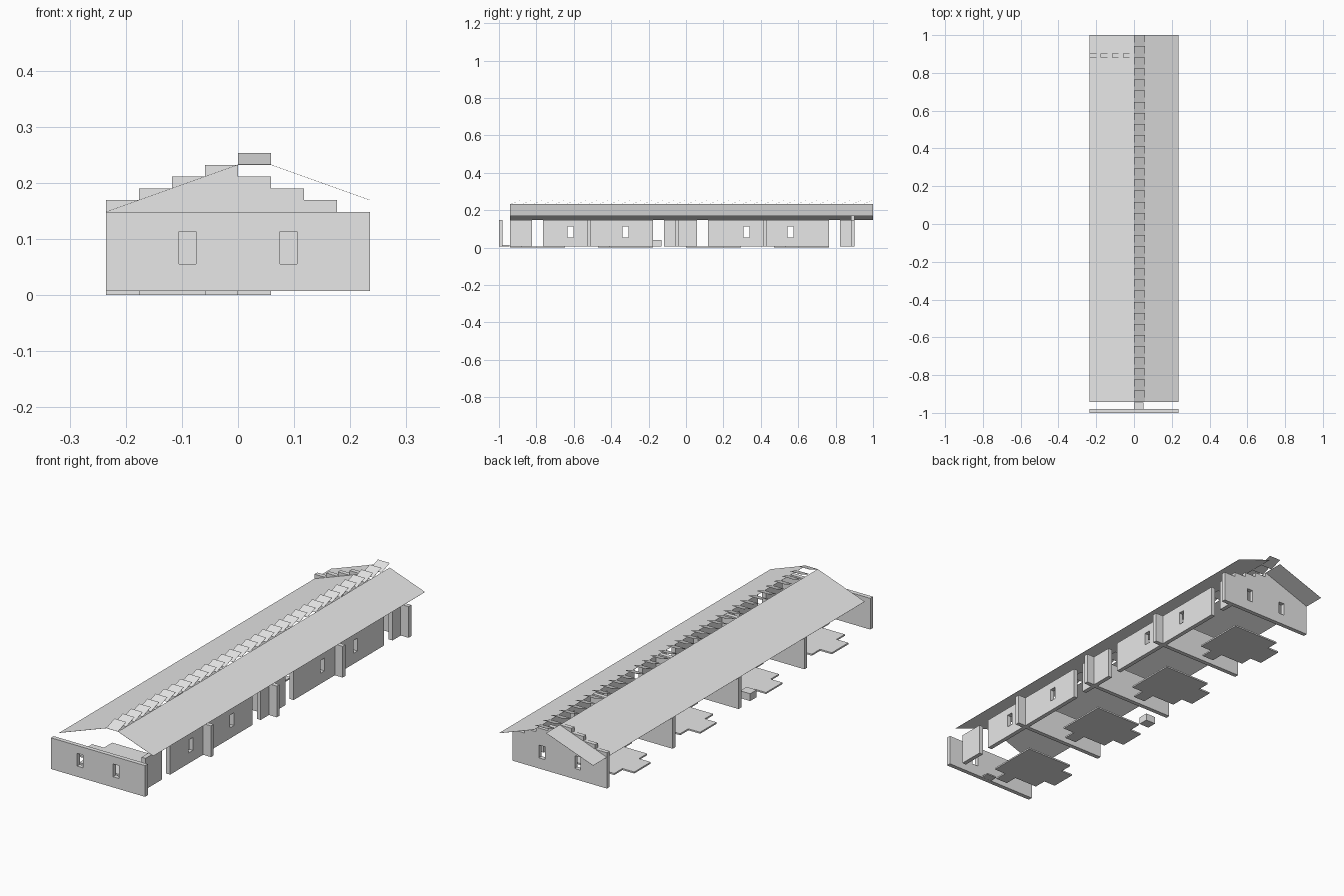
import bpy
from mathutils import Matrix, Vector

cube = bpy.data.objects.get("Cube")
if cube:
    bpy.data.objects.remove(cube, do_unlink=True)

U = 1 / 17            # building module
T = U / 3             # wall thickness
FLOOR = 0.007
EAVE = 0.148
RISE = 0.021          # height gained per module
RIDGE = EAVE + 4 * RISE
SILL, HEAD = 0.055, 0.113
WIN = 0.015           # half window width

grey = bpy.data.materials.new("light grey")
grey.use_nodes = True
grey.diffuse_color = (0.8, 0.8, 0.8, 1)
grey.node_tree.nodes["Principled BSDF"].inputs["Base Color"].default_value = (0.8, 0.8, 0.8, 1)

ACROSS = Matrix(((1, 0, 0), (0, 0, -1), (0, 1, 0)))   # profile lies in x-z
ALONG = Matrix(((0, 0, 1), (1, 0, 0), (0, 1, 0)))     # profile lies in y-z
FLAT = Matrix.Identity(3)                             # profile lies in x-y


def add_mesh(name, mesh):
    mesh.name = name
    mesh.materials.clear()
    mesh.materials.append(grey)
    for face in mesh.polygons:
        face.use_smooth = False
    ob = bpy.data.objects.new(name, mesh)
    bpy.context.collection.objects.link(ob)
    return ob


def slab(name, loops, depth, turn, centre):
    """Extrude a flat outline; any further loops become holes."""
    curve = bpy.data.curves.new(name + "_outline", 'CURVE')
    curve.dimensions = '2D'
    curve.fill_mode = 'BOTH'
    curve.extrude = depth / 2
    for loop in loops:
        spline = curve.splines.new('POLY')
        spline.points.add(len(loop) - 1)
        for point, (a, b) in zip(spline.points, loop):
            point.co = (a, b, 0, 1)
        spline.use_cyclic_u = True
        spline.use_smooth = False
    temp = bpy.data.objects.new(name + "_outline", curve)
    bpy.context.collection.objects.link(temp)
    graph = bpy.context.evaluated_depsgraph_get()
    mesh = bpy.data.meshes.new_from_object(temp.evaluated_get(graph))
    bpy.data.objects.remove(temp, do_unlink=True)
    mesh.transform(Matrix.Translation(Vector(centre)) @ turn.to_4x4())
    return add_mesh(name, mesh)


def rect(a0, a1, b0, b1):
    return [(a0, b0), (a1, b0), (a1, b1), (a0, b1)]


def window(centre):
    return rect(centre - WIN, centre + WIN, SILL, HEAD)


def sheet(name, quads):
    """Very thin flat panels."""
    verts = [v for quad in quads for v in quad]
    faces = [tuple(range(4 * i, 4 * i + 4)) for i in range(len(quads))]
    mesh = bpy.data.meshes.new(name)
    mesh.from_pydata(verts, [], faces)
    ob = add_mesh(name, mesh)
    thin = ob.modifiers.new("thickness", 'SOLIDIFY')
    thin.thickness = 0.0006
    thin.offset = 0
    return ob


# End wall and dividing walls
half = 4 * U
end_windows = [window(-1.53 * U), window(1.53 * U)]
plain = rect(-half, half, FLOOR, EAVE)
slab("front_end_wall", [plain] + end_windows, T, ACROSS, (0, -17 * U + T / 2, 0))
for i, row in enumerate((-9, -1, 7)):
    slab(f"dividing_wall_{i + 1}", [plain], T, ACROSS, (0, row * U + T / 2, 0))

# Back end wall with a stepped gable
gable = [(half, FLOOR), (half, EAVE)]
for col in range(3, -5, -1):
    top = EAVE + RISE * (3 - col if col >= 0 else 5 + col)
    if col < 3:
        gable.append(((col + 1) * U, top))
    gable.append((col * U, top))
gable.append((-half, FLOOR))
slab("back_end_wall", [gable] + end_windows, T, ACROSS, (0, 15 * U + T / 2, 0))

# Long side wall set in under the eave, in pieces between the doorways
pieces = [(-16, -14, []), (-13, -3, [-10.5, -5.5]), (-2, 1, []),
          (2, 13, [5.5, 9.5]), (14, 15, [])]
for i, (start, stop, openings) in enumerate(pieces):
    loops = [rect(start * U, stop * U, FLOOR, EAVE)]
    loops += [window(c * U) for c in openings]
    slab(f"side_wall_{i + 1}", loops, T, ALONG, (3 * U + T / 2, 0, 0))

# Stepped floor pads, one for each room
pad = [(1, 1), (1, 5), (-3, 5), (-3, 4), (-4, 4), (-4, 2), (-3, 2), (-3, 1),
       (-1, 1), (-1, 0), (0, 0), (0, 1)]
for i, row in enumerate((-16, -8, 0, 8)):
    outline = [(x * U, (y + row) * U) for x, y in pad]
    slab(f"floor_pad_{i + 1}", [outline], FLOOR, FLAT, (0, 0, FLOOR / 2))

# Door step and small bench block
slab("door_step", [rect(0, 0.05, -0.98, -0.944)], 0.006, FLAT, (0, 0, 0.01))
slab("bench_block", [rect(-0.23, -0.18, -0.176, -0.13)], 0.033, FLAT, (0, 0, 0.0235))

# Two thin roof slopes
front, back = -16 * U, 17 * U
sheet("roof_slope_right", [[(-half, front, EAVE), (0, front, RIDGE),
                            (0, back, RIDGE), (-half, back, EAVE)]])
sheet("roof_slope_left", [[(U, front, RIDGE), (half, front, EAVE + RISE),
                           (half, back, EAVE + RISE), (U, back, RIDGE)]])

# Row of tilted slats along the ridge
slats = []
for i in range(-16, 17):
    y0, y1 = i * U, (i + 1) * U
    slats.append([(0, y0, RIDGE), (U, y0, RIDGE),
                  (U, y1, RIDGE + RISE), (0, y1, RIDGE + RISE)])
sheet("ridge_slats", slats)
